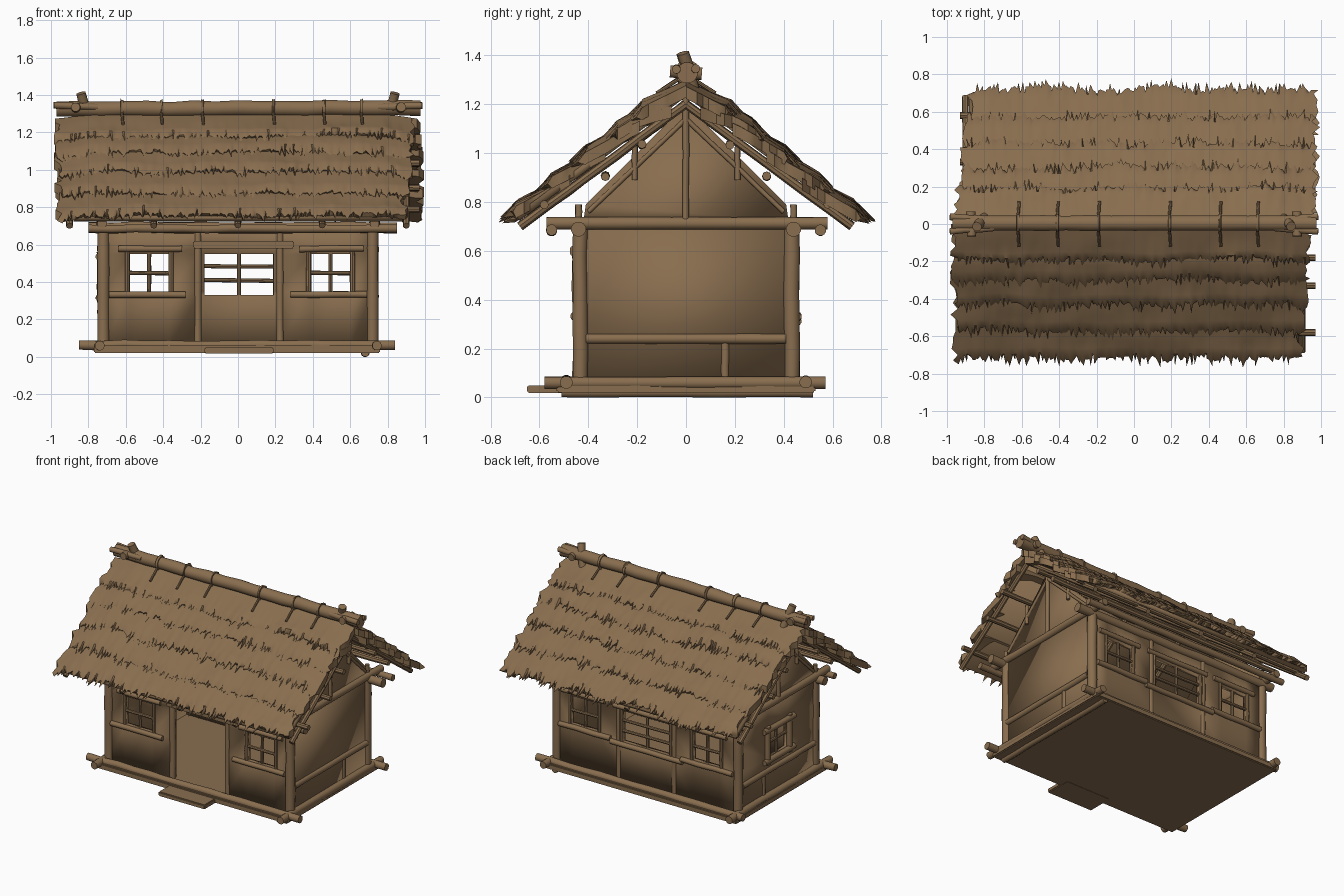
import bpy, bmesh, math, random
from mathutils import Vector, noise

if "Cube" in bpy.data.objects:
    bpy.data.objects.remove(bpy.data.objects["Cube"])

random.seed(7)
wood = bpy.data.materials.new("weathered_brown")
wood.diffuse_color = (0.25, 0.155, 0.078, 1)
wood.use_nodes = True
wood.node_tree.nodes["Principled BSDF"].inputs["Base Color"].default_value = wood.diffuse_color


def finish(name, bm, angle=40):
    bmesh.ops.recalc_face_normals(bm, faces=bm.faces)
    me = bpy.data.meshes.new(name)
    bm.to_mesh(me)
    bm.free()
    me.materials.append(wood)
    for p in me.polygons:
        p.use_smooth = True
    me.set_sharp_from_angle(angle=math.radians(angle))
    ob = bpy.data.objects.new(name, me)
    bpy.context.collection.objects.link(ob)
    return ob


def log(name, a, b, r, sides=12):
    """Slightly uneven round timber from a to b."""
    a, b = Vector(a), Vector(b)
    d = (b - a).normalized()
    u = d.orthogonal().normalized()
    v = d.cross(u)
    n = max(3, int((b - a).length / 0.12))
    off = random.uniform(0, 50)
    bm = bmesh.new()
    rings = []
    for i in range(n + 1):
        c = a.lerp(b, i / n)
        w = noise.noise(Vector((off, i * 0.7, 0))) * r * 0.2
        k = r * (1 + 0.12 * noise.noise(Vector((off, i * 0.9, 5))))
        rings.append([bm.verts.new(c + (u + v) * w + (u * math.cos(t) + v * math.sin(t)) * k)
                      for t in (2 * math.pi * j / sides for j in range(sides))])
    for p, q in zip(rings, rings[1:]):
        for j in range(sides):
            bm.faces.new((p[j], p[j - 1], q[j - 1], q[j]))
    bm.faces.new(rings[0])
    bm.faces.new(rings[-1])
    return finish(name, bm)


def board(name, lo, hi, bevel=0.006):
    bm = bmesh.new()
    bmesh.ops.create_cube(bm, size=1)
    for v in bm.verts:
        v.co = Vector([(lo[k] + hi[k]) / 2 + v.co[k] * (hi[k] - lo[k]) for k in range(3)])
    bmesh.ops.bevel(bm, geom=bm.edges[:], offset=bevel, segments=2, affect='EDGES')
    return finish(name, bm)


def wall(name, us, zs, holes, place, thick=0.03):
    """Grid wall with rectangular openings (u0, u1, z0, z1)."""
    us = sorted(set(us + [h[k] for h in holes for k in (0, 1)]))
    zs = sorted(set(zs + [h[k] for h in holes for k in (2, 3)]))
    bm = bmesh.new()
    for u0, u1 in zip(us, us[1:]):
        for z0, z1 in zip(zs, zs[1:]):
            cu, cz = (u0 + u1) / 2, (z0 + z1) / 2
            if not any(h[0] < cu < h[1] and h[2] < cz < h[3] for h in holes):
                bm.faces.new([bm.verts.new(place(*p)) for p in
                              ((u0, z0), (u1, z0), (u1, z1), (u0, z1))])
    bmesh.ops.remove_doubles(bm, verts=bm.verts, dist=1e-4)
    ob = finish(name, bm)
    m = ob.modifiers.new("thickness", 'SOLIDIFY')
    m.thickness, m.offset = thick, 0
    return ob


# floor, sills and step
board("floor", (-0.77, -0.53, 0.02), (0.76, 0.53, 0.06))
for s, n in ((-1, "front"), (1, "back")):
    log(n + "_sill_beam", (-0.85 if s < 0 else -0.8, s * 0.49, 0.062), (0.84, s * 0.49, 0.062), 0.026)
for s, n in ((-1, "left"), (1, "right")):
    log(n + "_sill_beam", (s * 0.74, -0.58, 0.06), (s * 0.74, 0.57, 0.06), 0.026)
log("ground_bearer", (0.68, -0.51, 0.022), (0.68, 0.52, 0.022), 0.022)
board("door_step", (-0.18, -0.65, 0.018), (0.19, -0.45, 0.05))

# walls
L, R = (-0.58, -0.37, 0.35, 0.55), (0.39, 0.60, 0.35, 0.55)
wall("front_wall", [-0.72, 0.72], [0.05, 0.70], [L, R, (-0.20, 0.21, 0.05, 0.58)], lambda u, z: (u, -0.43, z))
wall("back_wall", [-0.72, 0.72], [0.05, 0.70], [L, R, (-0.18, 0.19, 0.33, 0.55)], lambda u, z: (u, 0.43, z))
wall("right_wall", [-0.43, 0.43], [0.05, 0.72], [], lambda u, z: (0.715, u, z))
wall("left_wall", [-0.43, 0.43], [0.05, 0.72], [(-0.11, 0.11, 0.33, 0.52)], lambda u, z: (-0.715, u, z))

# corner posts, plates, gables
for sx in (-1, 1):
    for sy in (-1, 1):
        log("corner_post", (sx * 0.72, sy * 0.433, 0.06), (sx * 0.72, sy * 0.433, 0.71), 0.032)
        log("plate_stub", (sx * 0.72, sy * 0.44, 0.70), (sx * 0.72, sy * 0.44, 0.79), 0.014)
        log("gable_strut", (sx * 0.735, sy * 0.21, 0.89), (sx * 0.735, sy * 0.21, 1.03), 0.012)
        log("gable_brace", (sx * 0.735, sy * 0.40, 0.76), (sx * 0.735, 0, 1.14), 0.010)
    log("tie_beam", (sx * 0.73, -0.57, 0.713), (sx * 0.73, 0.58, 0.713), 0.026)
    log("king_post", (sx * 0.735, 0, 0.72), (sx * 0.735, 0, 1.27), 0.014)
    bm = bmesh.new()
    tri = ((-0.42, 0.72), (0.42, 0.72), (0.41, 0.79), (0, 1.2), (-0.41, 0.79))
    bm.faces.new([bm.verts.new((sx * 0.715, y, z)) for y, z in tri])
    m = finish("gable_panel", bm).modifiers.new("thickness", 'SOLIDIFY')
    m.thickness, m.offset = 0.025, 0
    log("wall_rail", (sx * 0.73, -0.41, 0.24), (sx * 0.73, 0.41, 0.24), 0.021)
    log("low_stud", (sx * 0.722, 0.16, 0.07), (sx * 0.722, 0.16, 0.23), 0.018)
for sy, n in ((-1, "front"), (1, "back")):
    log(n + "_wall_plate", (-0.80, sy * 0.44, 0.69), (0.85, sy * 0.44, 0.69), 0.03)
    log(n + "_eave_beam", (-0.80, sy * 0.55, 0.685), (0.85, sy * 0.55, 0.685), 0.022)
    for x in (-0.215, 0.225):
        log(n + "_stud", (x, sy * 0.435, 0.06), (x, sy * 0.435, 0.68), 0.02)


# windows: bars, jambs, sill and lintel on front and back
def window(x0, x1, z0, z1, y, bars):
    s = 1 if y > 0 else -1
    xm = (x0 + x1) / 2
    log("window_bar", (xm, y, z0), (xm, y, z1), 0.011, 8)
    for z in bars:
        log("window_bar", (x0 - 0.02, y + s * 0.008, z), (x1 + 0.02, y + s * 0.008, z - 0.004), 0.011, 8)
    for x in (x0 - 0.012, x1 + 0.012):
        log("window_jamb", (x, y + s * 0.012, z0 - 0.01), (x, y + s * 0.012, z1 + 0.02), 0.014, 8)
    log("window_sill", (x0 - 0.11, y + s * 0.025, z0 - 0.018), (x1 + 0.09, y + s * 0.025, z0 - 0.018), 0.018)
    log("window_lintel", (x0 - 0.06, y + s * 0.02, z1 + 0.028), (x1 + 0.07, y + s * 0.02, z1 + 0.028), 0.017)


for y in (-0.43, 0.43):
    window(*L, y, (0.45,))
    window(*R, y, (0.45,))
window(-0.18, 0.19, 0.33, 0.55, 0.43, (0.485, 0.41))
log("side_window_bar", (-0.715, 0, 0.32), (-0.715, 0, 0.53), 0.011, 8)
log("side_window_bar", (-0.715, -0.12, 0.43), (-0.715, 0.12, 0.43), 0.011, 8)
for s in (-1, 1):
    log("side_window_jamb", (-0.735, s * 0.125, 0.29), (-0.735, s * 0.125, 0.56), 0.02)
    log("side_window_rail", (-0.74, -0.17, 0.425 + s * 0.11), (-0.74, 0.17, 0.425 + s * 0.11), 0.02)
board("door_lintel", (-0.24, -0.475, 0.58), (0.30, -0.43, 0.62))

# roof frame
for s in (-1, 1):
    for x in (-0.9, -0.45, 0, 0.45, 0.9):
        log("rafter", (x, 0, 1.2), (x, s * 0.68, 0.70), 0.018, 8)
    for y, z in ((0.18, 1.035), (0.33, 0.905), (0.58, 0.79)):
        log("purlin", (-0.93, s * y, z), (0.97, s * y, z), 0.018, 8)


# thatch courses with ragged lower edges
def slope(y):
    return 1.36 - 0.8 * y if y > 0.2 else 1.2 + (0.2 - y) * 0.5


def thatch(name, side, tip, length, x0, x1, n=170, J=8):
    bm = bmesh.new()
    seed = random.uniform(0, 90)
    start = max(0.0, tip - length)
    ends = {i: [random.uniform(-0.01, 0.035) for _ in range(J + 1)] for i in (0, n)}
    top, bot = [], []
    for i in range(n + 1):
        x = x0 + (x1 - x0) * i / n
        wav = noise.noise(Vector((x * 3.5, seed, 0)))
        droop = 0.03 * max(0, (abs(x) - 0.78) / 0.2)
        t, b = [], []
        for j in range(J + 1):
            s = j / J
            y = start + (tip + wav * 0.025 - start) * s
            z = slope(y) - 0.055 * (1 - s) * (tip > 0.25) - droop
            z += s * (0.02 * noise.noise(Vector((x * 5, y * 6, seed))) + 0.006 * noise.noise(Vector((x * 25, y * 8, seed))))
            xx = x + (ends[i][j] * (1 if i else -1) if i in ends else 0)
            if j == J:
                e = random.uniform(-0.015, 0.04) if i % 2 else random.uniform(-0.03, 0.005)
                t.append(bm.verts.new((xx + random.uniform(-.006, .006), side * (y + e), z - 0.8 * e - 0.022)))
                b.append(t[-1])
            else:
                t.append(bm.verts.new((xx, side * y, z)))
                b.append(bm.verts.new((xx, side * y, z - 0.05)))
        top.append(t)
        bot.append(b)
    for i in range(n):
        for g in (top, bot):
            for j in range(J):
                bm.faces.new((g[i][j], g[i + 1][j], g[i + 1][j + 1], g[i][j + 1]))
        bm.faces.new((top[i][0], top[i + 1][0], bot[i + 1][0], bot[i][0]))
    for i in (0, n):
        for j in range(J):
            bm.faces.new(list(dict.fromkeys((top[i][j], top[i][j + 1], bot[i][j + 1], bot[i][j]))))
    return finish(name, bm, 50)


for side, n in ((-1, "front"), (1, "back")):
    for tip in (0.20, 0.31, 0.44, 0.58, 0.725):
        x0 = -0.95 if side < 0 else -0.96 + 0.13 * tip
        x1 = 0.95 - 0.10 * tip if side < 0 else 0.96
        thatch(n + "_thatch_course", side, tip, 0.25, x0, x1)
    # lower thatch layer under the courses
    bm = bmesh.new()
    bm.faces.new([bm.verts.new(p) for p in ((-0.9, 0, 1.25), (0.9, 0, 1.25),
                                            (0.88, side * 0.69, 0.735), (-0.88, side * 0.69, 0.735))])
    m = finish(n + "_thatch_base", bm).modifiers.new("thickness", 'SOLIDIFY')
    m.thickness, m.offset = 0.03, 0

# ridge pole, end sticks, pegs and bindings
log("ridge_pole", (-0.97, 0.005, 1.325), (0.975, 0.005, 1.33), 0.042)
for s in (-1, 1):
    log("ridge_peg", (s * 0.80, 0.03, 1.26), (s * 0.84, -0.012, 1.41), 0.026)
    log("ridge_cross_stick", (s * 0.87, -0.065, 1.335), (s * 0.87, 0.065, 1.325), 0.026)
    for d in (-1, 1):
        log("ridge_end_stick", (s * 0.75, d * 0.02, 1.335), (s * 0.985, d * 0.04, 1.345), 0.018)
for x in (-0.62, -0.41, -0.19, 0.19, 0.46, 0.66):
    log("ridge_binding", (x - 0.007, 0.005, 1.327), (x + 0.007, 0.005, 1.327), 0.05)
    for s in (-1, 1):
        log("binding_cord", (x, s * 0.035, 1.30), (x + 0.005, s * 0.12, 1.245), 0.008, 8)
